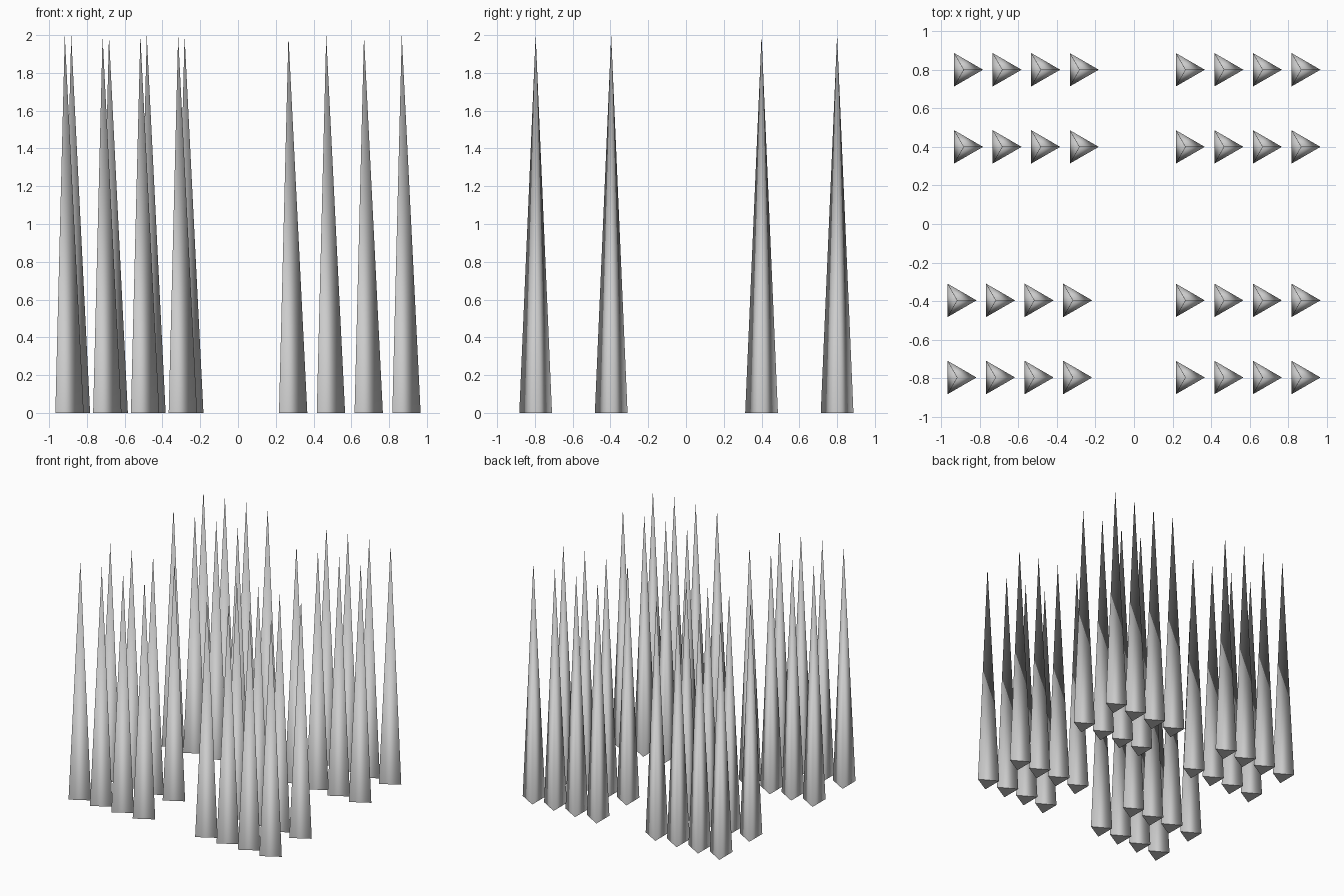
import bpy
import math

if "Cube" in bpy.data.objects:
    bpy.data.objects.remove(bpy.data.objects["Cube"])

RADIUS, HEIGHT = 0.1, 2.0


def make_spike_mesh():
    # Three-sided spike, one corner pointing to +x, with a closed base
    pts = [(RADIUS * math.cos(a), RADIUS * math.sin(a), 0)
           for a in (math.tau * i / 3 for i in range(3))]
    mesh = bpy.data.meshes.new("spike")
    mesh.from_pydata(pts + [(0, 0, HEIGHT)], [],
                     [(0, 1, 3), (1, 2, 3), (2, 0, 3), (2, 1, 0)])
    # Sides are smooth, the base stays flat
    for face in mesh.polygons:
        face.use_smooth = face.index < 3
    mesh.update()
    return mesh


def spike_group(name, mesh, first_x, rows):
    # Two rows of four spikes
    for y in rows:
        for i in range(4):
            spike = bpy.data.objects.new(name, mesh)
            spike.location = (first_x + 0.2 * i, y, 0)
            bpy.context.collection.objects.link(spike)


spike_mesh = make_spike_mesh()
front_rows, back_rows = (-0.796, -0.396), (0.4, 0.8)
spike_group("front_left_spike", spike_mesh, -0.917, front_rows)
spike_group("back_left_spike", spike_mesh, -0.883, back_rows)
spike_group("front_right_spike", spike_mesh, 0.267, front_rows)
spike_group("back_right_spike", spike_mesh, 0.267, back_rows)
